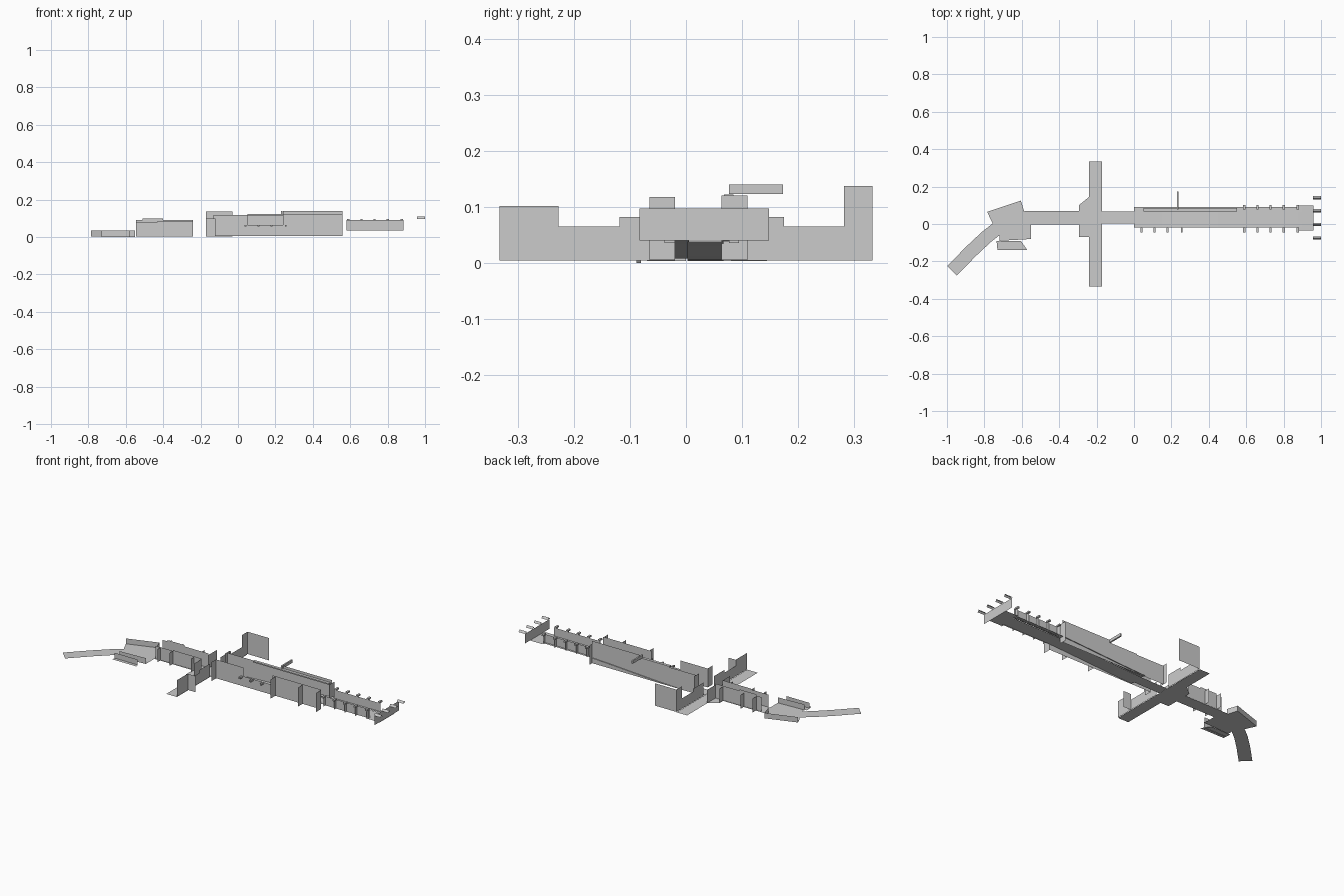
import bpy, bmesh
from mathutils import Vector

if "Cube" in bpy.data.objects:
    bpy.data.objects.remove(bpy.data.objects["Cube"])

grey = bpy.data.materials.new("plain_grey")
grey.diffuse_color = (0.6, 0.6, 0.6, 1)
grey.use_nodes = True
grey.node_tree.nodes["Principled BSDF"].inputs["Base Color"].default_value = grey.diffuse_color


def add(name, bm):
    me = bpy.data.meshes.new(name)
    bm.to_mesh(me)
    bm.free()
    me.materials.append(grey)
    ob = bpy.data.objects.new(name, me)
    bpy.context.collection.objects.link(ob)
    return ob


def wall(name, a, b, z0, z1):
    """Thin upright panel from plan point a to b."""
    bm = bmesh.new()
    pts = [(*a, z0), (*b, z0), (*b, z1), (*a, z1)]
    bm.faces.new([bm.verts.new(p) for p in pts])
    return add(name, bm)


def floor(name, plan, z):
    bm = bmesh.new()
    bm.faces.new([bm.verts.new((x, y, z)) for x, y in plan])
    return add(name, bm)


def rect(x0, x1, y0, y1):
    return [(x0, y0), (x1, y0), (x1, y1), (x0, y1)]


def box(name, x0, x1, y0, y1, z0, z1):
    bm = bmesh.new()
    bmesh.ops.create_cube(bm, size=1)
    for v in bm.verts:
        v.co = ((x0 + x1) / 2 + v.co.x * (x1 - x0),
                (y0 + y1) / 2 + v.co.y * (y1 - y0),
                (z0 + z1) / 2 + v.co.z * (z1 - z0))
    return add(name, bm)


def ribbon(name, path, y_off0, y_off1):
    """Strip that follows a path, offset sideways between two distances."""
    bm = bmesh.new()
    pts = [Vector(p) for p in path]
    prev = None
    for i, p in enumerate(pts):
        t = pts[min(i + 1, len(pts) - 1)] - pts[max(i - 1, 0)]
        n = Vector((-t.y, t.x, 0)).normalized()
        row = [bm.verts.new(p + n * o) for o in (y_off0, y_off1)]
        if prev:
            bm.faces.new((prev[0], row[0], row[1], prev[1]))
        prev = row
    return add(name, bm)


# Curved road on the left, then straight up to the crossing
bend = [(-.973, -.25, .002), (-.87, -.145, .002), (-.79, -.07, .002), (-.72, -.015, .002),
        (-.65, .02, .002), (-.58, .033, .002), (-.24, .033, .002)]
ribbon("bend_road", bend, -.036, .036)
for s in (-1, 1):
    ribbon("bend_kerb", [(x, y, z + .003) for x, y, z in bend], s * .02, s * .034)

# Cross street
floor("cross_street", rect(-.24, -.17, -.333, .333), .002)

# Main street climbing to the right
climb = [(-.17, .035, .003), (.0, .035, .005), (.15, .035, .012), (.3, .035, .021),
         (.45, .035, .030), (.58, .035, .036), (.9, .035, .038)]
ribbon("main_street", climb, -.032, .032)
for s in (-1, 1):
    ribbon("pavement", [(x, y, z + .003) for x, y, z in climb[1:]], s * .03, s * .055)
floor("end_platform", rect(.88, .96, -.035, .10), .039)

# Cross street side walls and tall corner panels
for a, b, h in ((-.333, -.228, .102), (-.228, -.119, .065), (-.119, -.02, .082),
                (.08, .175, .082), (.175, .282, .065), (.282, .333, .137)):
    wall("cross_street_wall", (-.17, a), (-.17, b), .004, h)
wall("tall_corner_panel", (-.17, .333), (-.03, .333), .004, .137)
wall("low_corner_panel", (-.17, -.228), (-.12, -.228), .004, .10)

# Front row of main street houses, with a low stretch in the middle
for x0, x1, h in ((-.13, .05, .117), (.05, .24, .065), (.24, .56, .122)):
    wall("front_row", (x0, -.02), (x1, -.02), .005, h)
for x in (-.13, .26, .44, .56):
    wall("front_party_wall", (x, -.065), (x, -.02), .005, .118)

# Back row with its raised band and roof strip
wall("back_row", (-.13, .085), (.05, .085), .005, .117)
wall("back_row", (.05, .085), (.56, .085), .005, .122)
box("roof_strip", .05, .55, .068, .085, .115, .122)
wall("raised_band", (.24, .085), (.56, .085), .122, .138)
box("side_beam", .23, .239, .077, .173, .123, .14)
for x in (-.13, .56):
    wall("back_party_wall", (x, .063), (x, .11), .005, .12)

# Small brackets on the front row
for x in (.04, .11, .18, .255):
    box("front_bracket", x - .005, x + .005, -.045, -.02, .055, .065)

# Raised rails along the upper street with brackets on both sides
for y, s in ((-.02, -1), (.077, 1)):
    wall("upper_rail", (.58, y), (.885, y), .036, .09)
    for x in (.59, .66, .73, .80, .875):
        ya, yb = sorted((y, y + s * .025))
        box("rail_bracket", x - .006, x + .006, ya, yb, .088, .097)
        wall("rail_fin", (x, y), (x, y + s * .018), .036, .09)

# End wall with four peaked arms
wall("end_wall", (.958, -.083), (.958, .148), .04, .097)
for y in (-.075, -.003, .07, .14):
    bm = bmesh.new()
    rows = [[bm.verts.new((x, y + dy, z)) for dy, z in ((-.009, .097), (0, .109), (.009, .097))]
            for x in (.956, 1.0)]
    for i in range(2):
        bm.faces.new((rows[0][i], rows[1][i], rows[1][i + 1], rows[0][i + 1]))
    add("peaked_arm", bm)

# Left street walls between the bend and the crossing
wall("left_back_wall", (-.545, .066), (-.24, .066), .003, .09)
wall("left_back_gable", (-.51, .066), (-.40, .066), .09, .098)
wall("left_front_wall", (-.43, 0), (-.24, 0), .003, .085)
wall("left_front_wall", (-.545, 0), (-.43, 0), .003, .08)
for x in (-.51, -.43, -.29):
    wall("left_party_wall", (x, .066), (x, .10), .003, .085)
    wall("left_party_wall", (x, -.03), (x, 0), .003, .08)
floor("corner_yard", [(-.295, .066), (-.24, .066), (-.24, .145), (-.295, .10)], .003)
floor("corner_yard", [(-.295, -.07), (-.24, -.07), (-.24, 0), (-.295, 0)], .003)
wall("corner_yard_wall", (-.24, -.07), (-.24, 0), .003, .082)
wall("corner_yard_wall", (-.24, .066), (-.24, .145), .003, .082)

# Tilted yard behind the bend
yard = [(-.785, .065), (-.75, -.01), (-.585, .06), (-.605, .125)]
floor("upper_yard", yard, .003)
wall("upper_yard_wall", yard[0], yard[3], .003, .035)
wall("upper_yard_end", yard[2], yard[3], .003, .035)

# Yard in front of the bend
floor("lower_yard", [(-.735, -.09), (-.73, -.14), (-.57, -.14), (-.605, -.09)], .003)
floor("lower_path", [(-.72, -.09), (-.72, -.03), (-.62, .01), (-.55, .0), (-.55, -.08)], .002)
wall("lower_yard_wall", (-.73, -.12), (-.58, -.12), .0, .035)
wall("lower_path_wall", (-.72, -.088), (-.55, -.08), .0, .035)
